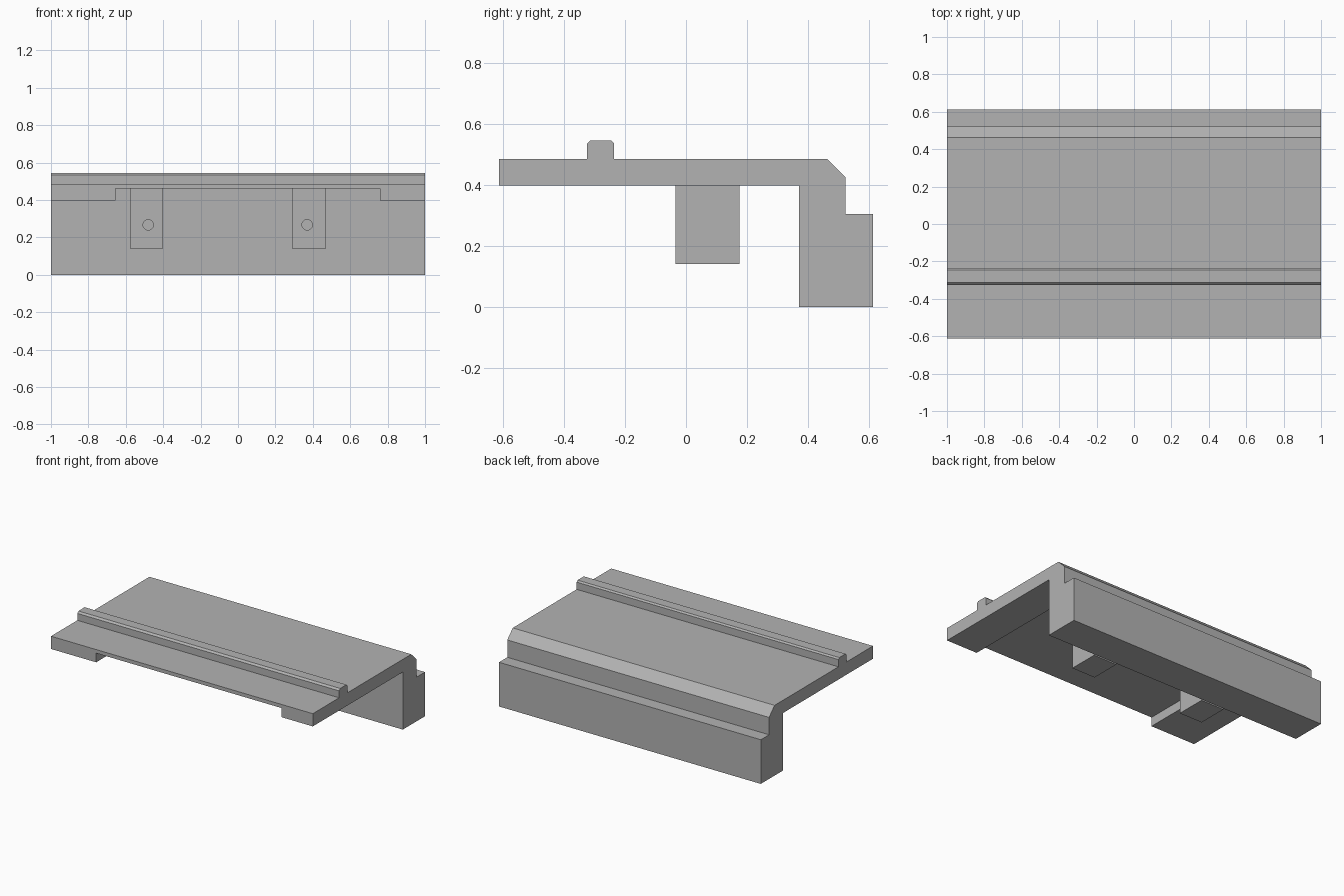
import bpy
import bmesh
from mathutils import Vector

cube = bpy.data.objects.get("Cube")
if cube:
    bpy.data.objects.remove(cube, do_unlink=True)

grey = bpy.data.materials.new("plain grey")
grey.use_nodes = True
colour = (0.45, 0.45, 0.45, 1)
grey.diffuse_color = colour
grey.node_tree.nodes["Principled BSDF"].inputs["Base Color"].default_value = colour


def add_object(name, bm):
    bmesh.ops.recalc_face_normals(bm, faces=bm.faces)
    mesh = bpy.data.meshes.new(name)
    bm.to_mesh(mesh)
    bm.free()
    mesh.materials.append(grey)
    obj = bpy.data.objects.new(name, mesh)
    bpy.context.collection.objects.link(obj)
    return obj


def extrude_profile(name, points, x0, x1):
    """Extrude a (y, z) outline along x."""
    bm = bmesh.new()
    face = bm.faces.new([bm.verts.new((x0, y, z)) for y, z in points])
    grown = bmesh.ops.extrude_face_region(bm, geom=[face])["geom"]
    verts = [g for g in grown if isinstance(g, bmesh.types.BMVert)]
    bmesh.ops.translate(bm, verts=verts, vec=Vector((x1 - x0, 0, 0)))
    return add_object(name, bm)


def box(name, x0, x1, y0, y1, z0, z1):
    outline = [(y0, z0), (y1, z0), (y1, z1), (y0, z1)]
    return extrude_profile(name, outline, x0, x1)


def cut(obj, cutter):
    """Subtract the cutter, apply the result and delete the cutter."""
    cutter.hide_render = True
    mod = obj.modifiers.new("cut", 'BOOLEAN')
    mod.operation = 'DIFFERENCE'
    mod.solver = 'EXACT'
    mod.object = cutter
    bpy.context.view_layer.objects.active = obj
    bpy.ops.object.modifier_apply(modifier=mod.name)
    bpy.data.objects.remove(cutter, do_unlink=True)


# Plate, guide ridge and stepped rear wall in one outline
outline = [
    (-0.612, 0.397), (0.37, 0.397), (0.37, 0), (0.612, 0),
    (0.612, 0.305), (0.522, 0.305), (0.522, 0.425), (0.462, 0.485),
    (-0.235, 0.485), (-0.235, 0.535), (-0.245, 0.545),
    (-0.313, 0.545), (-0.325, 0.533), (-0.325, 0.485), (-0.612, 0.485),
]
body = extrude_profile("plate_with_rear_wall", outline, -1, 1)

# Shallow recess under the plate
cut(body, box("recess_cutter", -0.655, 0.76, -0.8, 0.37, 0.3, 0.46))

# Two hanging lugs, each bored front to back
for side, x0, x1, hole_x in (("right", -0.577, -0.4, -0.48),
                             ("left", 0.29, 0.47, 0.37)):
    lug = box(side + "_lug", x0, x1, -0.035, 0.175, 0.14, 0.46)
    bpy.ops.mesh.primitive_cylinder_add(
        vertices=32, radius=0.028, depth=0.6,
        location=(hole_x, 0.07, 0.267), rotation=(1.5708, 0, 0))
    bore = bpy.context.object
    bore.name = side + "_bore_cutter"
    bore.data.materials.append(grey)
    cut(lug, bore)
    bpy.ops.object.select_all(action='DESELECT')
    lug.select_set(True)
    bpy.context.view_layer.objects.active = lug
    bpy.ops.object.shade_smooth_by_angle()
